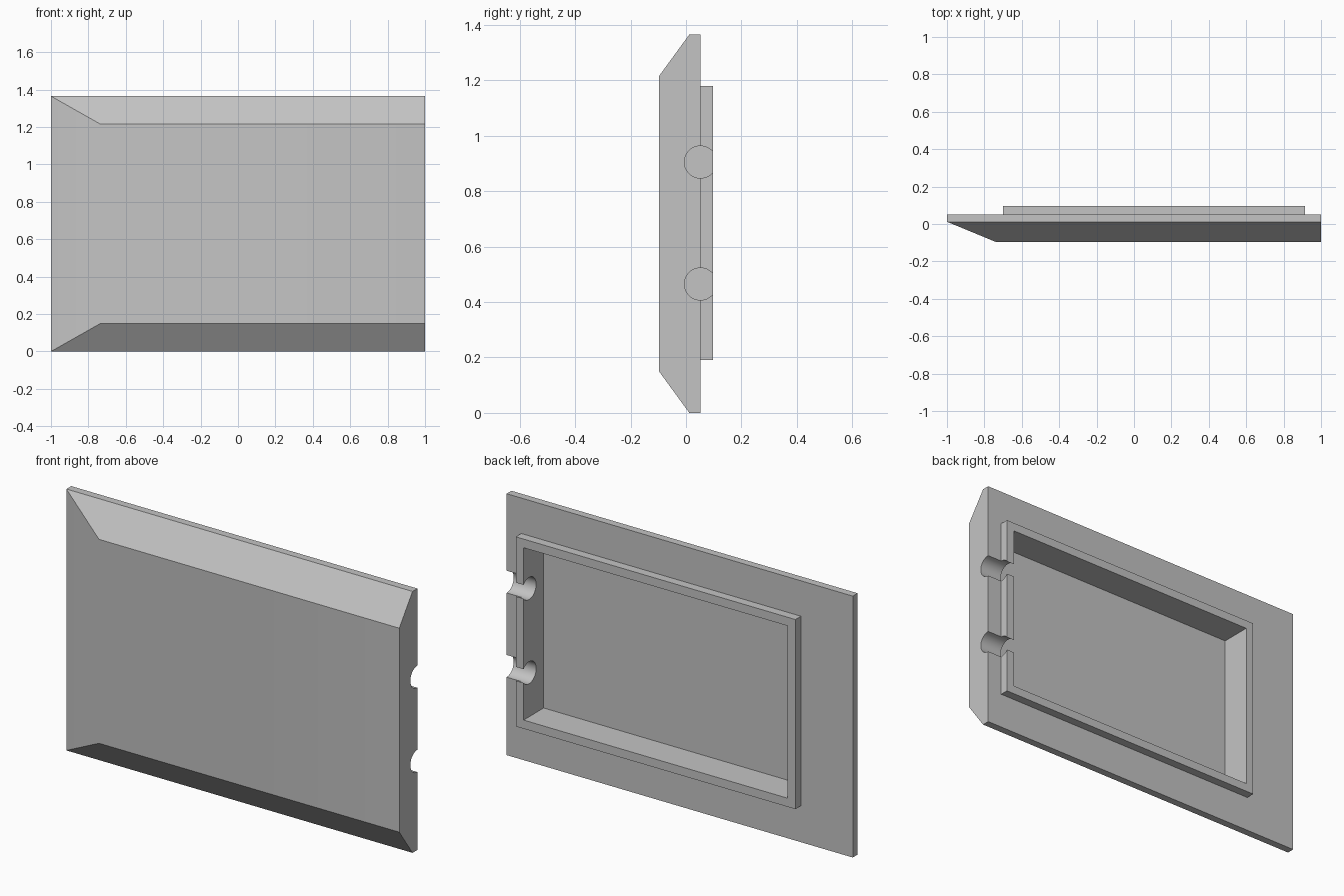
import bpy, bmesh, math
from mathutils import Matrix

cube = bpy.data.objects.get("Cube")
if cube:
    bpy.data.objects.remove(cube, do_unlink=True)

grey = bpy.data.materials.new("light_grey")
grey.use_nodes = True
grey.diffuse_color = (0.55, 0.55, 0.55, 1)
grey.node_tree.nodes["Principled BSDF"].inputs["Base Color"].default_value = (0.55, 0.55, 0.55, 1)

HEIGHT = 1.365
FRONT, RIM, PLATE, BACK = -0.0975, 0.012, 0.052, 0.0975


def make_object(name, bm):
    bmesh.ops.recalc_face_normals(bm, faces=bm.faces)
    mesh = bpy.data.meshes.new(name)
    bm.to_mesh(mesh)
    bm.free()
    mesh.materials.append(grey)
    obj = bpy.data.objects.new(name, mesh)
    bpy.context.collection.objects.link(obj)
    return obj


def loft(name, sections):
    """Solid through rectangles given as (y, x0, x1, z0, z1)."""
    bm = bmesh.new()
    rings = [[bm.verts.new(p) for p in ((x0, y, z0), (x1, y, z0), (x1, y, z1), (x0, y, z1))]
             for y, x0, x1, z0, z1 in sections]
    for a, b in zip(rings, rings[1:]):
        for i in range(4):
            j = (i + 1) % 4
            bm.faces.new((a[i], a[j], b[j], b[i]))
    bm.faces.new(rings[0])
    bm.faces.new(rings[-1])
    return make_object(name, bm)


def boolean(target, tool, operation):
    mod = target.modifiers.new(tool.name, 'BOOLEAN')
    mod.operation, mod.solver, mod.object = operation, 'EXACT', tool
    bpy.context.view_layer.objects.active = target
    bpy.ops.object.modifier_apply(modifier=mod.name)
    bpy.data.objects.remove(tool, do_unlink=True)


# Panel with bevelled top, bottom and one end, stepping in to the raised back rim
panel = loft("cover_panel", [
    (FRONT, -0.735, 1, 0.15, HEIGHT - 0.15),
    (RIM, -1, 1, 0, HEIGHT),
    (PLATE, -1, 1, 0, HEIGHT),
    (PLATE, -0.70, 0.915, 0.19, 1.18),
    (BACK, -0.70, 0.915, 0.19, 1.18),
])

# Recess inside the rim
wall = 0.045
recess = loft("recess_cutter", [
    (y, -0.70 + wall, 0.915 - wall, 0.19 + wall, 1.18 - wall) for y in (-0.068, 0.2)])
boolean(panel, recess, 'DIFFERENCE')

# Round cable channels through the flat end
for z in (0.465, 0.905):
    bm = bmesh.new()
    bmesh.ops.create_cone(
        bm, cap_ends=True, segments=48, radius1=0.058, radius2=0.058, depth=0.4,
        matrix=Matrix.Translation((1.0, PLATE, z)) @ Matrix.Rotation(math.pi / 2, 4, 'Y'))
    boolean(panel, make_object("channel_cutter", bm), 'DIFFERENCE')

# Smooth the shallow edges, keep the rest crisp
bpy.ops.object.select_all(action='DESELECT')
panel.select_set(True)
bpy.context.view_layer.objects.active = panel
bpy.ops.object.shade_smooth_by_angle(angle=math.radians(30))
